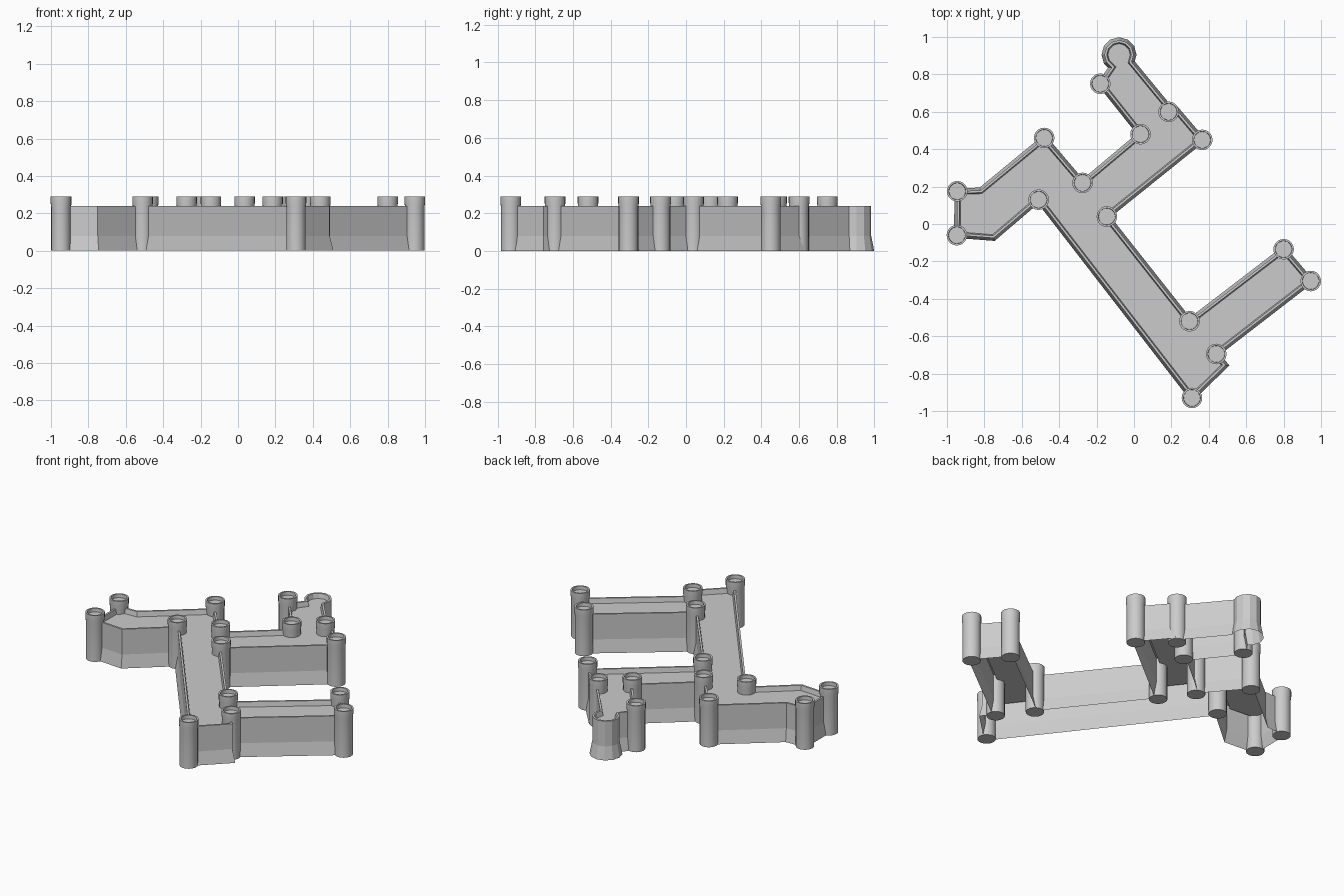
import bpy, bmesh, math
from mathutils import Vector

cube = bpy.data.objects.get("Cube")
if cube:
    bpy.data.objects.remove(cube, do_unlink=True)

stone = bpy.data.materials.new("grey_stone")
stone.use_nodes = True
GREY = (0.6, 0.6, 0.6, 1)
stone.diffuse_color = GREY
stone.node_tree.nodes["Principled BSDF"].inputs["Base Color"].default_value = GREY


def finish(name, bm):
    mesh = bpy.data.meshes.new(name)
    bm.to_mesh(mesh)
    bm.free()
    mesh.materials.append(stone)
    obj = bpy.data.objects.new(name, mesh)
    bpy.context.collection.objects.link(obj)
    return obj


def offset(points, d):
    """Move a counter-clockwise outline outward by d with mitred corners."""
    out = []
    for i, p in enumerate(points):
        a = (p - points[i - 1]).normalized()
        b = (points[(i + 1) % len(points)] - p).normalized()
        na, nb = Vector((a.y, -a.x)), Vector((b.y, -b.x))
        out.append(p + (na + nb) * d / max(1 + na.dot(nb), 0.5))
    return out


def loft(bm, rings, cap_top=True, cap_bottom=True):
    loops = [[bm.verts.new(co) for co in ring] for ring in rings]
    n = len(loops[0])
    for low, high in zip(loops, loops[1:]):
        for i in range(n):
            j = (i + 1) % n
            bm.faces.new((low[i], low[j], high[j], high[i]))
    if cap_top:
        bm.faces.new(loops[-1])
    if cap_bottom:
        bm.faces.new(loops[0][::-1])


# Turret centres, counter-clockwise from the front corner
corners = {
    "front": (0.31, -0.93), "front_inner": (0.44, -0.695),
    "left_tip_front": (0.945, -0.305), "left_tip_back": (0.80, -0.135),
    "left_root": (0.297, -0.52), "middle_root": (-0.145, 0.04),
    "back_wing_outer": (0.365, 0.45), "back_wing_side": (0.185, 0.60),
    "back_wing_neck": (-0.18, 0.75), "back_wing_inner": (0.035, 0.48),
    "right_root": (-0.275, 0.22), "right_wing_back": (-0.48, 0.46),
    "right_tip_back": (-0.945, 0.175), "right_tip_front": (-0.947, -0.06),
    "right_wing_front": (-0.51, 0.13),
}

# Bends of the wall that come after a given turret
bastion = [(-0.08 + 0.078 * math.cos(math.radians(a)), 0.905 + 0.078 * math.sin(math.radians(a)))
           for a in range(-30, 241, 30)]
extra = {
    "front": [(0.49, -0.755)],
    "back_wing_outer": [(0.22, 0.62)],
    "back_wing_side": bastion,
    "right_wing_back": [(-0.82, 0.18)],
    "right_tip_front": [(-0.75, -0.075)],
}
outline = []
for name, co in corners.items():
    if name != "back_wing_side":
        outline.append(Vector(co))
    else:
        outline.append(Vector((0.19, 0.62)))
    outline += [Vector(p) for p in extra.get(name, [])]

# Castle wall: flared foot, straight face, parapet and sunken walkway, open underneath
section = [(0.015, 0), (0, 0.08), (0, 0.238), (-0.012, 0.238), (-0.018, 0.208)]
bm = bmesh.new()
loft(bm, [[(p.x, p.y, z) for p in offset(outline, d)] for d, z in section], cap_bottom=False)
finish("castle_wall", bm)

# Round turrets with a slightly wider crown and sunken top
SIDES = 20
profile = [(0.052, 0), (0.052, 0.235), (0.055, 0.255), (0.055, 0.29), (0.045, 0.29), (0.044, 0.268)]
for name, (x, y) in corners.items():
    bm = bmesh.new()
    loft(bm, [[(r * math.cos(math.tau * i / SIDES), r * math.sin(math.tau * i / SIDES), z)
               for i in range(SIDES)] for r, z in profile])
    turret = finish("turret_" + name, bm)
    turret.location = (x, y, 0)
    bpy.ops.object.select_all(action="DESELECT")
    turret.select_set(True)
    bpy.context.view_layer.objects.active = turret
    bpy.ops.object.shade_smooth_by_angle(angle=math.radians(35))
